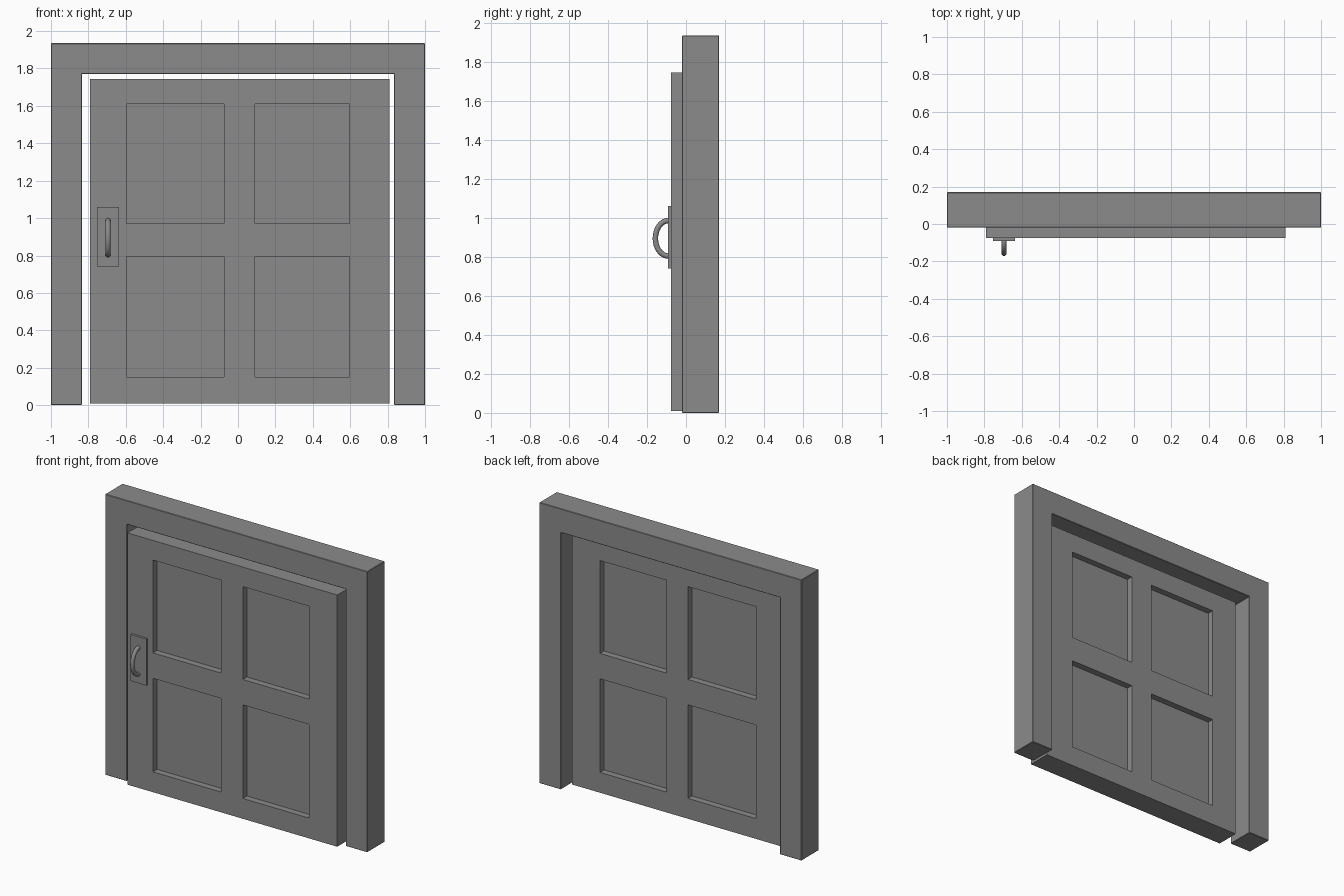
import bpy, bmesh, math
from mathutils import Vector

cube = bpy.data.objects.get("Cube")
if cube:
    bpy.data.objects.remove(cube, do_unlink=True)

grey = bpy.data.materials.new("mid grey")
grey.use_nodes = True
grey.diffuse_color = (0.26, 0.26, 0.26, 1)
grey.node_tree.nodes["Principled BSDF"].inputs["Base Color"].default_value = grey.diffuse_color


def make_object(name, bm):
    bmesh.ops.recalc_face_normals(bm, faces=bm.faces)
    mesh = bpy.data.meshes.new(name)
    bm.to_mesh(mesh)
    bm.free()
    mesh.materials.append(grey)
    obj = bpy.data.objects.new(name, mesh)
    bpy.context.collection.objects.link(obj)
    return obj


def extrude_profile(name, outline, y0, y1):
    """Push a closed x-z outline from y0 back to y1."""
    bm = bmesh.new()
    face = bm.faces.new([bm.verts.new((x, y0, z)) for x, z in outline])
    new = bmesh.ops.extrude_face_region(bm, geom=[face])["geom"]
    bmesh.ops.translate(bm, vec=(0, y1 - y0, 0),
                        verts=[v for v in new if isinstance(v, bmesh.types.BMVert)])
    return make_object(name, bm)


def rectangle(x0, x1, z0, z1):
    return [(x0, z0), (x1, z0), (x1, z1), (x0, z1)]


# Door frame: two posts and a lintel in one piece
TOP, LINTEL, INNER = 1.935, 1.77, 0.835
frame = extrude_profile("door_frame", [(-1, 0), (-INNER, 0), (-INNER, LINTEL), (INNER, LINTEL),
                                       (INNER, 0), (1, 0), (1, TOP), (-1, TOP)], -0.02, 0.17)
bevel = frame.modifiers.new("worn_edges", 'BEVEL')
bevel.width = 0.003

# Door leaf: a grid of faces on both sides, with four panels sunk into each
xs = [-0.79, -0.595, -0.075, 0.09, 0.595, 0.81]
zs = [0.01, 0.15, 0.795, 0.97, 1.61, 1.745]
FRONT, BACK, SINK = -0.076, 0.086, 0.045
bm = bmesh.new()
sheet = [[bm.verts.new((x, FRONT, z)) for z in zs] for x in xs]
for i in range(5):
    for j in range(5):
        bm.faces.new((sheet[i][j], sheet[i + 1][j], sheet[i + 1][j + 1], sheet[i][j + 1]))
new = bmesh.ops.extrude_face_region(bm, geom=bm.faces[:], use_keep_orig=True)["geom"]
bmesh.ops.translate(bm, vec=(0, BACK - FRONT, 0),
                    verts=[v for v in new if isinstance(v, bmesh.types.BMVert)])
bmesh.ops.recalc_face_normals(bm, faces=bm.faces)


def is_panel(face):
    c = face.calc_center_median()
    in_x = xs[1] < c.x < xs[2] or xs[3] < c.x < xs[4]
    in_z = zs[1] < c.z < zs[2] or zs[3] < c.z < zs[4]
    return in_x and in_z and abs(face.normal.y) > 0.9


for panel in [f for f in bm.faces if is_panel(f)]:
    inward = -panel.normal.copy() * SINK
    sunk = bmesh.ops.extrude_discrete_faces(bm, faces=[panel])["faces"][0]
    bmesh.ops.translate(bm, vec=inward, verts=sunk.verts[:])
bmesh.ops.dissolve_limit(bm, angle_limit=0.01, verts=bm.verts[:], edges=bm.edges[:])
make_object("door_leaf", bm)

# Handle plate
extrude_profile("handle_plate", rectangle(-0.755, -0.635, 0.74, 1.06), -0.092, FRONT)

# Handle: a round bar bent into a half oval, with both ends in the plate
SIDES, STEPS, RADIUS = 12, 20, 0.014
centre = Vector((-0.695, -0.09, 0.895))
bm = bmesh.new()
rings = []
for i in range(STEPS + 1):
    a = math.radians(-100 + 200 * i / STEPS)
    point = centre + Vector((0, -0.067 * math.cos(a), 0.091 * math.sin(a)))
    out = Vector((0, -0.091 * math.cos(a), 0.067 * math.sin(a))).normalized()
    ring = []
    for k in range(SIDES):
        t = math.tau * k / SIDES
        ring.append(bm.verts.new(point + RADIUS * (out * math.cos(t) + Vector((math.sin(t), 0, 0)))))
    rings.append(ring)
for low, high in zip(rings, rings[1:]):
    for k in range(SIDES):
        n = (k + 1) % SIDES
        bm.faces.new((low[k], low[n], high[n], high[k]))
bm.faces.new(rings[0])
bm.faces.new(rings[-1])
handle = make_object("handle", bm)
bpy.ops.object.select_all(action='DESELECT')
handle.select_set(True)
bpy.context.view_layer.objects.active = handle
bpy.ops.object.shade_smooth_by_angle(angle=math.radians(40))
